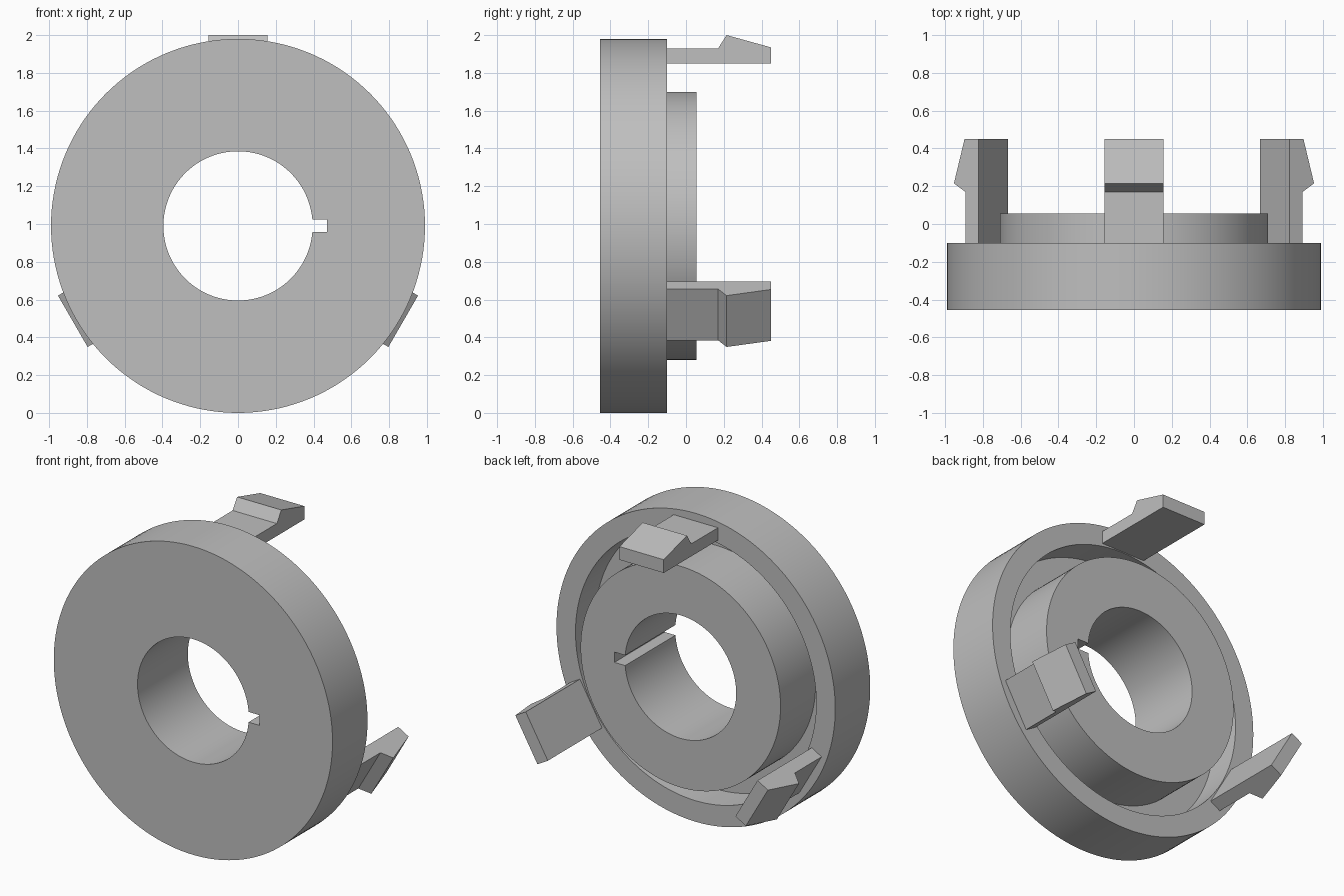
import bpy, bmesh, math
from mathutils import Matrix, Vector

cube = bpy.data.objects.get("Cube")
if cube:
    bpy.data.objects.remove(cube, do_unlink=True)

CENTRE = Vector((0, 0, 0.99))

grey = bpy.data.materials.new("plain_grey")
grey.use_nodes = True
colour = (0.52, 0.52, 0.52, 1)
grey.diffuse_color = colour
for node in grey.node_tree.nodes:
    if node.type == 'BSDF_PRINCIPLED':
        node.inputs["Base Color"].default_value = colour


def make_object(name, bm):
    bmesh.ops.recalc_face_normals(bm, faces=bm.faces)
    mesh = bpy.data.meshes.new(name)
    bm.to_mesh(mesh)
    bm.free()
    mesh.materials.append(grey)
    obj = bpy.data.objects.new(name, mesh)
    bpy.context.collection.objects.link(obj)
    return obj


def lathe(name, profile, steps=144):
    """Revolve a closed (radius, y) outline around the y axis."""
    bm = bmesh.new()
    rings = []
    for i in range(steps):
        a = math.tau * i / steps
        rings.append([bm.verts.new(CENTRE + Vector((r * math.cos(a), y, r * math.sin(a))))
                      for r, y in profile])
    n = len(profile)
    for i in range(steps):
        here, after = rings[i], rings[(i + 1) % steps]
        for j in range(n):
            k = (j + 1) % n
            bm.faces.new((here[j], here[k], after[k], after[j]))
    return make_object(name, bm)


def clip(name, angle, half_width=0.157):
    """Extrude the hooked (y, radius) outline sideways, then turn it about the axis."""
    outline = [(-0.12, 0.86), (0.45, 0.86), (0.45, 0.945),
               (0.215, 1.01), (0.17, 0.94), (-0.12, 0.94)]
    bm = bmesh.new()
    face = bm.faces.new([bm.verts.new((-half_width, y, r)) for y, r in outline])
    extruded = bmesh.ops.extrude_face_region(bm, geom=[face])["geom"]
    bmesh.ops.translate(bm, vec=(2 * half_width, 0, 0),
                        verts=[v for v in extruded if isinstance(v, bmesh.types.BMVert)])
    turn = Matrix.Translation(CENTRE) @ Matrix.Rotation(math.radians(angle), 4, 'Y')
    bmesh.ops.transform(bm, matrix=turn, verts=bm.verts)
    return make_object(name, bm)


# Disc with outer rim, ring groove, raised hub and central bore
front, floor, rim, hub = -0.455, -0.30, -0.10, 0.055
disc = lathe("disc_body", [(0.395, front), (0.99, front), (0.99, rim), (0.855, rim),
                           (0.855, floor), (0.71, floor), (0.71, hub), (0.395, hub)])

# Keyway slot cut through the bore wall
bm = bmesh.new()
bmesh.ops.create_cube(bm, size=1, matrix=Matrix.Translation(CENTRE + Vector((0.385, -0.2, 0)))
                      @ Matrix.Diagonal((0.17, 1, 0.066, 1)))
cutter = make_object("keyway_cutter", bm)
cutter.hide_render = True
slot = disc.modifiers.new("keyway", 'BOOLEAN')
slot.operation = 'DIFFERENCE'
slot.solver = 'EXACT'
slot.object = cutter

bpy.ops.object.select_all(action='DESELECT')
bpy.context.view_layer.objects.active = disc
disc.select_set(True)
bpy.ops.object.modifier_apply(modifier=slot.name)
bpy.data.objects.remove(cutter, do_unlink=True)
bpy.ops.object.shade_smooth_by_angle(angle=math.radians(30))

# Three hooked snap clips spaced evenly around the rim
for label, angle in (("top", 0), ("left", 120), ("right", 240)):
    clip(label + "_snap_clip", angle)
